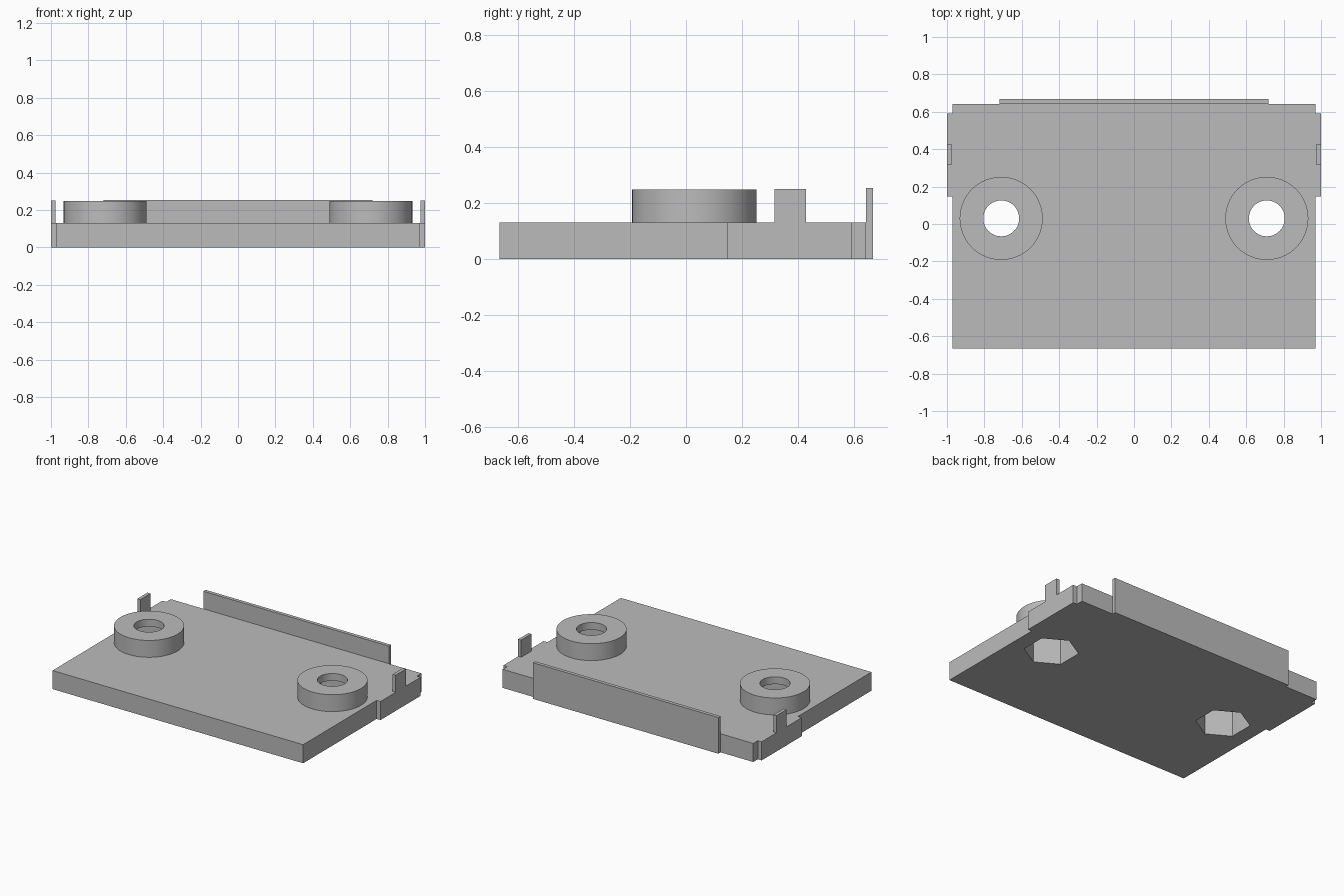
import bpy
import math

default = bpy.data.objects.get("Cube")
if default:
    bpy.data.objects.remove(default, do_unlink=True)

GREY = (0.5, 0.5, 0.5, 1.0)
grey = bpy.data.materials.new("plain_grey")
grey.use_nodes = True
grey.diffuse_color = GREY
grey.node_tree.nodes["Principled BSDF"].inputs["Base Color"].default_value = GREY


def box(name, x, y, z):
    """Box spanning the given (low, high) ranges."""
    spans = (x, y, z)
    bpy.ops.mesh.primitive_cube_add(size=1, location=[(a + b) / 2 for a, b in spans])
    ob = bpy.context.object
    ob.name = name
    ob.scale = [b - a for a, b in spans]
    bpy.ops.object.transform_apply(location=False, rotation=False, scale=True)
    ob.data.materials.append(grey)
    return ob


def cylinder(name, x, y, radius, z, sides):
    """Upright prism with its first corner on the y axis."""
    bpy.ops.mesh.primitive_cylinder_add(vertices=sides, radius=radius, depth=z[1] - z[0],
                                        location=(x, y, sum(z) / 2))
    ob = bpy.context.object
    ob.name = name
    ob.data.materials.append(grey)
    return ob


def boolean(target, tool, operation):
    mod = target.modifiers.new(tool.name, "BOOLEAN")
    mod.operation = operation
    mod.solver = "EXACT"
    mod.object = tool
    bpy.context.view_layer.objects.active = target
    bpy.ops.object.modifier_apply(modifier=mod.name)
    bpy.data.objects.remove(tool, do_unlink=True)


THICK = 0.13
TOP = 0.25
BOSS_X, BOSS_Y = 0.71, 0.03

# Base plate and the raised lip along its back edge
plate = box("base_plate", (-0.97, 0.97), (-0.665, 0.642), (0, THICK))
box("back_lip", (-0.718, 0.718), (0.642, 0.667), (0, TOP + 0.003))

for side, s in (("left", 1), ("right", -1)):
    # Side flange with an upright tab
    inner, outer = sorted((s * 0.97, s * 1.0))
    box(side + "_flange", (inner, outer), (0.147, 0.592), (0, THICK))
    inner, outer = sorted((s * 0.977, s * 1.0))
    box(side + "_tab", (inner, outer), (0.315, 0.427), (THICK, TOP))

    # Round boss, with a nut pocket from below and a bolt hole through the top
    x = s * BOSS_X
    boss = cylinder(side + "_boss", x, BOSS_Y, 0.222, (THICK, TOP - 0.002), 64)
    for target in (plate, boss):
        boolean(target, cylinder("nut_pocket", x, BOSS_Y, 0.175, (-0.1, 0.197), 6), "DIFFERENCE")
    boolean(boss, cylinder("bolt_hole", x, BOSS_Y, 0.096, (0.05, 0.4), 48), "DIFFERENCE")
    bpy.ops.object.select_all(action="DESELECT")
    boss.select_set(True)
    bpy.context.view_layer.objects.active = boss
    bpy.ops.object.shade_smooth_by_angle(angle=math.radians(30))
